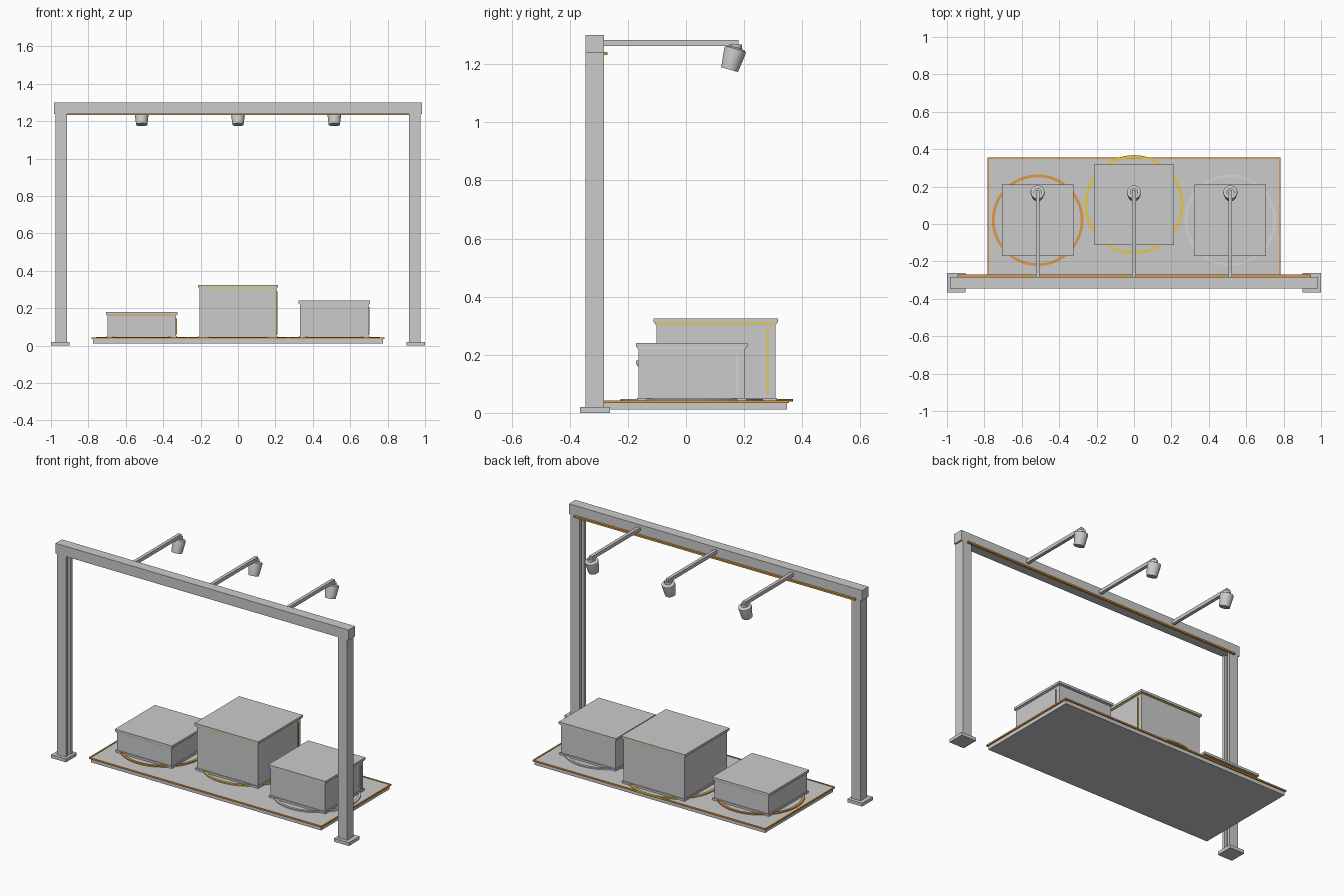
import bpy, bmesh, math
from mathutils import Vector

if "Cube" in bpy.data.objects:
    bpy.data.objects.remove(bpy.data.objects["Cube"])


def material(name, rgb):
    m = bpy.data.materials.new(name)
    m.diffuse_color = (*rgb, 1)
    m.use_nodes = True
    m.node_tree.nodes["Principled BSDF"].inputs["Base Color"].default_value = m.diffuse_color
    return m


GREY = material("light grey", (0.6, 0.6, 0.6))
ORANGE = material("orange", (0.75, 0.32, 0.06))
YELLOW = material("yellow", (0.8, 0.58, 0.07))
SILVER = material("silver", (0.66, 0.66, 0.66))


def finish(name, bm, mat):
    bmesh.ops.recalc_face_normals(bm, faces=bm.faces)
    me = bpy.data.meshes.new(name)
    bm.to_mesh(me)
    bm.free()
    me.materials.append(mat)
    ob = bpy.data.objects.new(name, me)
    bpy.context.collection.objects.link(ob)
    return ob


def box(name, x0, x1, y0, y1, z0, z1, mat=GREY):
    bm = bmesh.new()
    bmesh.ops.create_cube(bm, size=1)
    for v in bm.verts:
        v.co = Vector(((x0 + x1) / 2 + v.co.x * (x1 - x0),
                       (y0 + y1) / 2 + v.co.y * (y1 - y0),
                       (z0 + z1) / 2 + v.co.z * (z1 - z0)))
    return finish(name, bm, mat)


def square(name, cx, cy, half, z0, z1, mat=GREY):
    return box(name, cx - half, cx + half, cy - half, cy + half, z0, z1, mat)


def prism(name, pts, z0, z1, mat=GREY):
    bm = bmesh.new()
    face = bm.faces.new([bm.verts.new((x, y, z0)) for x, y in pts])
    ext = bmesh.ops.extrude_face_region(bm, geom=[face])["geom"]
    bmesh.ops.translate(bm, vec=(0, 0, z1 - z0),
                        verts=[g for g in ext if isinstance(g, bmesh.types.BMVert)])
    return finish(name, bm, mat)


def lathe(name, profile, loc, tilt=0, mat=GREY, steps=32):
    """Spin an (r, z) profile around z, then tilt about x and place it."""
    bm = bmesh.new()
    vs = [bm.verts.new((r, 0, z)) for r, z in profile]
    edges = [bm.edges.new(p) for p in zip(vs, vs[1:])]
    bmesh.ops.spin(bm, geom=vs + edges, axis=(0, 0, 1), cent=(0, 0, 0),
                   angle=2 * math.pi, steps=steps)
    bmesh.ops.remove_doubles(bm, verts=bm.verts, dist=1e-5)
    ob = finish(name, bm, mat)
    ob.location = loc
    ob.rotation_euler.x = tilt
    bpy.ops.object.select_all(action='DESELECT')
    bpy.context.view_layer.objects.active = ob
    ob.select_set(True)
    bpy.ops.object.shade_smooth_by_angle(angle=math.radians(35))
    return ob


# Gantry: grooved posts on feet, crossbeam, light strip along its back
for side, s in (("left", -1), ("right", 1)):
    box(side + "_foot", min(s, s * 0.9), max(s, s * 0.9), -0.365, -0.262, 0, 0.02)
    profile = [(0.975, -0.345), (0.975, -0.283), (0.915, -0.283), (0.915, -0.302),
               (0.932, -0.302), (0.932, -0.326), (0.915, -0.326), (0.915, -0.345)]
    prism(side + "_post", [(s * x, y) for x, y in profile], 0.02, 1.238)
box("crossbeam", -0.985, 0.985, -0.345, -0.283, 1.238, 1.3)
box("beam_light_strip", -0.945, 0.945, -0.284, -0.27, 1.232, 1.242, ORANGE)

# Platform with a coloured rim
X, Y0, Y1, W = 0.782, -0.315, 0.355, 0.008
box("platform", -X + W, X - W, Y0 + W, Y1 - W, 0.012, 0.04)
for s in (-1, 1):
    a, b = sorted((s * X, s * (X - W)))
    box("platform_rim_side", a, b, Y0, Y1, 0.034, 0.043, ORANGE)
box("platform_rim_front", -X, X, Y0, Y0 + W, 0.034, 0.043, ORANGE)
box("platform_rim_back", -X, X, Y1 - W, Y1, 0.034, 0.043, ORANGE)

# Display boxes: floor ring, plinth, body, accent band, lid, corner strip
# and an arm with a lamp above each
for side, x, y, half, top, radius, mat in (
        ("left", -0.515, 0.02, 0.192, 0.18, 0.245, ORANGE),
        ("middle", 0, 0.103, 0.214, 0.325, 0.265, YELLOW),
        ("right", 0.515, 0.02, 0.192, 0.24, 0.245, SILVER)):
    r = radius
    lathe(side + "_floor_ring", [(r, 0.039), (r, 0.047), (r - 0.015, 0.047),
                                 (r - 0.015, 0.039), (r, 0.039)],
          (x, y, 0), mat=mat, steps=64)
    square(side + "_plinth", x, y, half - 0.003, 0.04, 0.052)
    square(side + "_body", x, y, half - 0.009, 0.052, top - 0.02)
    square(side + "_band", x, y, half - 0.005, top - 0.02, top - 0.014, mat)
    square(side + "_lid", x, y, half, top - 0.014, top)
    e = x + half - 0.009
    box(side + "_corner_strip", e, e + 0.005, y + half - 0.04, y + half - 0.033,
        0.06, top - 0.035, mat)

    box(side + "_lamp_arm", x - 0.01, x + 0.01, -0.284, 0.18, 1.263, 1.284)
    lathe(side + "_lamp_shade", [(0, 0.08), (0.022, 0.08), (0.037, 0.074), (0.038, 0.066),
                                 (0.03, 0), (0, 0)],
          (x, 0.15, 1.181), -math.radians(16))
    lathe(side + "_lamp_joint", [(0, 0), (0.022, 0), (0.022, 0.022), (0, 0.022)],
          (x, 0.17, 1.246))
